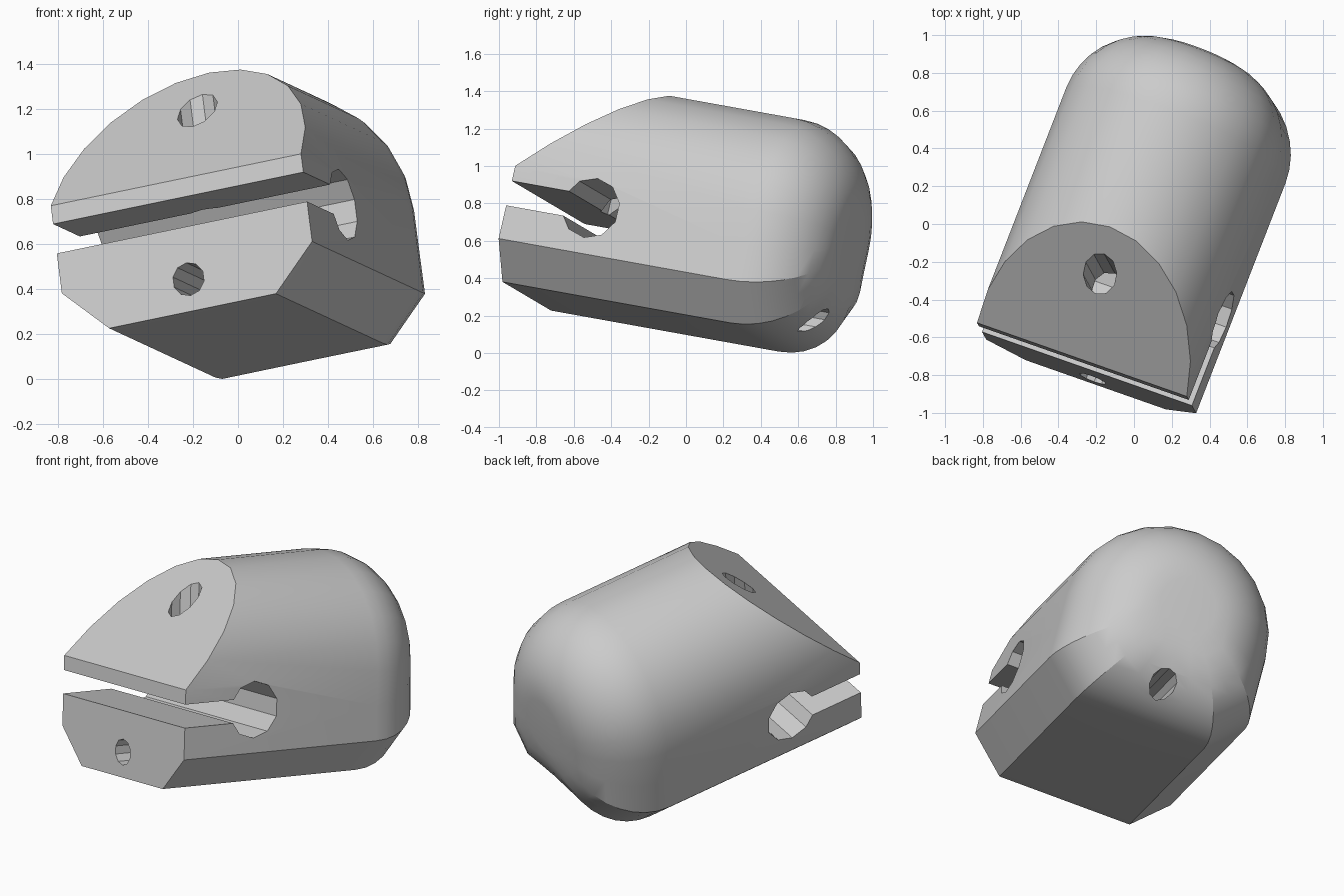
import bpy, bmesh
from math import pi, sin, cos, radians, hypot
from mathutils import Matrix, Vector

if "Cube" in bpy.data.objects:
    bpy.data.objects.remove(bpy.data.objects["Cube"])

R, FILLET = 0.6, 0.43            # body radius, rounding of the back end
FRONT, DOME = -0.905, 0.42       # start of the body, start of the dome

# Tilted frame of the body: side, length and up axes
side = Vector((0.926, -0.325, 0.192)).normalized()
length = Vector((0.354, 0.920, -0.166))
length = (length - side * length.dot(side)).normalized()
up = side.cross(length)
frame = Matrix((side, length, up)).transposed().to_4x4()
frame.translation = side * 0.148 + up * 0.73

grey = bpy.data.materials.new("plain_grey")
grey.use_nodes = True
grey.diffuse_color = (0.6, 0.6, 0.6, 1)
grey.node_tree.nodes["Principled BSDF"].inputs["Base Color"].default_value = (0.6, 0.6, 0.6, 1)


def make_object(name, bm):
    bmesh.ops.recalc_face_normals(bm, faces=bm.faces)
    mesh = bpy.data.meshes.new(name)
    bm.to_mesh(mesh)
    bm.free()
    mesh.materials.append(grey)
    obj = bpy.data.objects.new(name, mesh)
    bpy.context.collection.objects.link(obj)
    return obj


def loft(name, rings):
    bm = bmesh.new()
    loops = [[bm.verts.new(p) for p in ring] for ring in rings]
    for a, b in zip(loops, loops[1:]):
        for i in range(len(a)):
            j = (i + 1) % len(a)
            bm.faces.new((a[i], a[j], b[j], b[i]))
    bm.faces.new(loops[0])
    bm.faces.new(loops[-1])
    return make_object(name, bm)


def circle(radius, sides=10):
    return [(radius * cos(2 * pi * (i + 0.5) / sides),
             radius * sin(2 * pi * (i + 0.5) / sides)) for i in range(sides)]


# Cross-section: half circle above, chamfered box below
section = [(R * cos(pi * i / 12), R * sin(pi * i / 12)) for i in range(12)]
corners = [(-R, 0), (-R, -0.4), (-0.4, -R), (0.4, -R), (R, -0.4), (R, 0)]
for (x0, z0), (x1, z1), n in zip(corners, corners[1:], (2, 2, 4, 2, 2)):
    section += [(x0 + (x1 - x0) * k / n, z0 + (z1 - z0) * k / n) for k in range(n)]

# Body with a rounded back that ends in a small flat disc
rings = [[(x, FRONT, z) for x, z in section]]
for step in range(10):
    a = radians(10 * step)
    c = max(cos(a), 0)
    ring = []
    for x, z in section:
        r = hypot(x, z)
        k = (R - FILLET + FILLET * c + (r - R) * c ** 0.4) / r
        ring.append((x * k, DOME + FILLET * sin(a), z * k))
    rings.append(ring)
body = loft("clamp_body", rings)


def cut(cutter):
    cutter.hide_render = True
    mod = body.modifiers.new("cut", 'BOOLEAN')
    mod.operation = 'DIFFERENCE'
    mod.solver = 'EXACT'
    mod.object = cutter
    bpy.context.view_layer.objects.active = body
    bpy.ops.object.modifier_apply(modifier=mod.name)
    bpy.data.objects.remove(cutter)


def prism(name, outline):
    return loft(name, [[(x, y, z) for y, z in outline] for x in (-1, 1)])


# Sloping top of the upper jaw
cut(prism("slope_cutter", [(FRONT, 0.002), (-0.181, 0.7), (-0.181, 1), (-1.3, 1), (-1.3, 0.002)]))
# Slot between the jaws, ending in a cross bore
cut(prism("slot_cutter", [(-1.2, -0.217), (-0.45, -0.217), (-0.45, -0.082), (-1.2, -0.082)]))
cut(prism("bore_cutter", [(y - 0.43, z - 0.15) for y, z in circle(0.163)]))
# Long hole through the lower jaw
cut(loft("long_hole_cutter", [[(x, y, z - 0.454) for x, z in circle(0.075)] for y in (-1.2, 1.2)]))
# Upright hole from the slope into the cross bore
cut(loft("upright_hole_cutter", [[(x, y - 0.504, z) for x, y in circle(0.093)] for z in (-0.13, 1)]))

body.data.transform(frame)
body.select_set(True)
bpy.context.view_layer.objects.active = body
bpy.ops.object.shade_smooth_by_angle(angle=radians(25))
